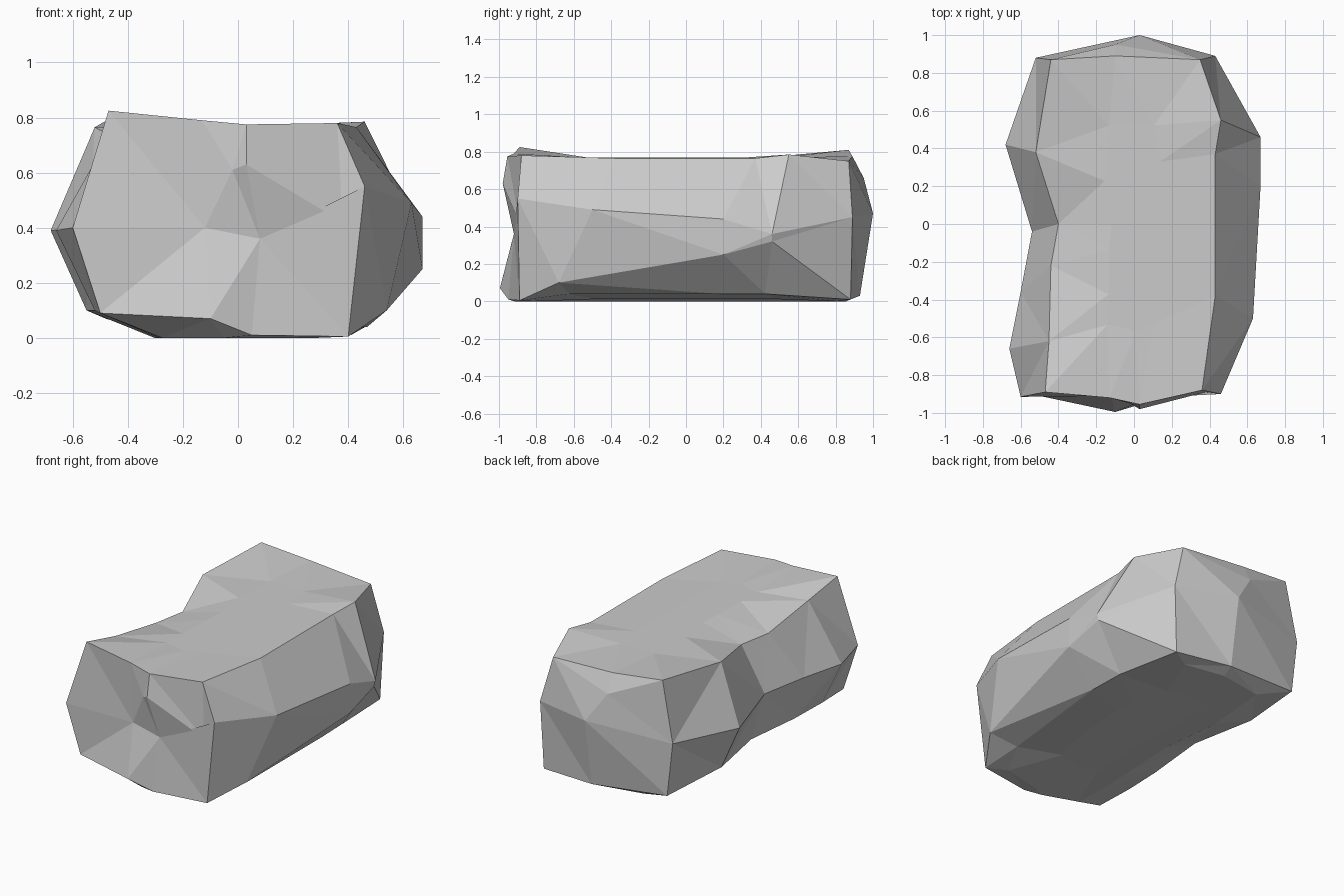
import bpy, bmesh

if "Cube" in bpy.data.objects:
    bpy.data.objects.remove(bpy.data.objects["Cube"])

# Counter-clockwise outlines, starting at the front left corner
top = [(-.47, -.89, .825), (-.13, -.92, .79), (.03, -.955, .775), (.36, -.88, .78),
       (.43, -.38, .765), (.43, .37, .765), (.46, .55, .785), (.35, .87, .75),
       (-.1, .89, .775), (-.44, .87, .81), (-.52, .38, .765), (-.40, 0, .70),
       (-.44, -.22, .70), (-.45, -.62, .765)]
waist = [(-.60, -.915, .40), (-.12, -.91, .40), (.08, -.92, .36), (.46, -.90, .55),
         (.63, -.50, .49), (.67, .20, .44), (.67, .46, .36), (.43, .89, .45),
         (.03, 1.0, .47), (-.52, .88, .42), (-.68, .42, .39), (-.54, -.04, .40),
         (-.60, -.36, .40), (-.66, -.66, .39)]
low = [(-.50, -.91, .09), (-.10, -.995, .07), (.05, -.95, .01), (.40, -.89, .005),
       (.54, -.68, .10), (.67, .20, .25), (.66, .46, .32), (.41, .88, .01),
       (.03, .93, .03), (-.48, .88, .07), (-.55, .42, .10), (-.47, 0, .10),
       (-.50, -.40, .09), (-.52, -.66, .10)]

base = [(x * (.7 if x > 0 else .55), y * .92, .04 if x > .5 else 0) for x, y, z in low]

# Boulder: faceted rings joined into a closed shell
bm = bmesh.new()
rings = [[bm.verts.new(p) for p in ring] for ring in (base, low, waist, top)]
n = len(top)
for a, b in zip(rings, rings[1:]):
    for i in range(n):
        j = (i + 1) % n
        bm.faces.new((a[i], a[j], b[j], b[i]))

# Upper face and underside: level middles inside an uneven rim
for ring, sx, z in ((rings[3], .3, .77), (rings[0], .5, .012)):
    inner = [bm.verts.new((v.co.x * sx, v.co.y * .6, z)) for v in ring]
    for i in range(n):
        j = (i + 1) % n
        bm.faces.new((ring[i], ring[j], inner[j], inner[i]))
    bm.faces.new(inner)

# Bumps on the front and back ends
for i, bump in ((2, (.03, -.98, .63)), (8, (-.1, .95, .66))):
    edge = bm.edges.get((rings[2][i], rings[3][i]))
    vert = bmesh.utils.edge_split(edge, rings[2][i], .5)[1]
    vert.co = bump
    if i == 2:
        # Hollow beside the front bump, and a fan of facets on its other side
        for face in list(vert.link_faces):
            hollow = rings[3][3] in face.verts
            centre = bmesh.ops.poke(bm, faces=[face])["verts"][0]
            centre.co = (.38, -.89, .42) if hollow else (-.02, -.95, .61)

bmesh.ops.triangulate(bm, faces=bm.faces[:], quad_method='BEAUTY', ngon_method='BEAUTY')
bmesh.ops.recalc_face_normals(bm, faces=bm.faces[:])
mesh = bpy.data.meshes.new("boulder")
bm.to_mesh(mesh)
bm.free()
bpy.context.collection.objects.link(bpy.data.objects.new("boulder", mesh))
